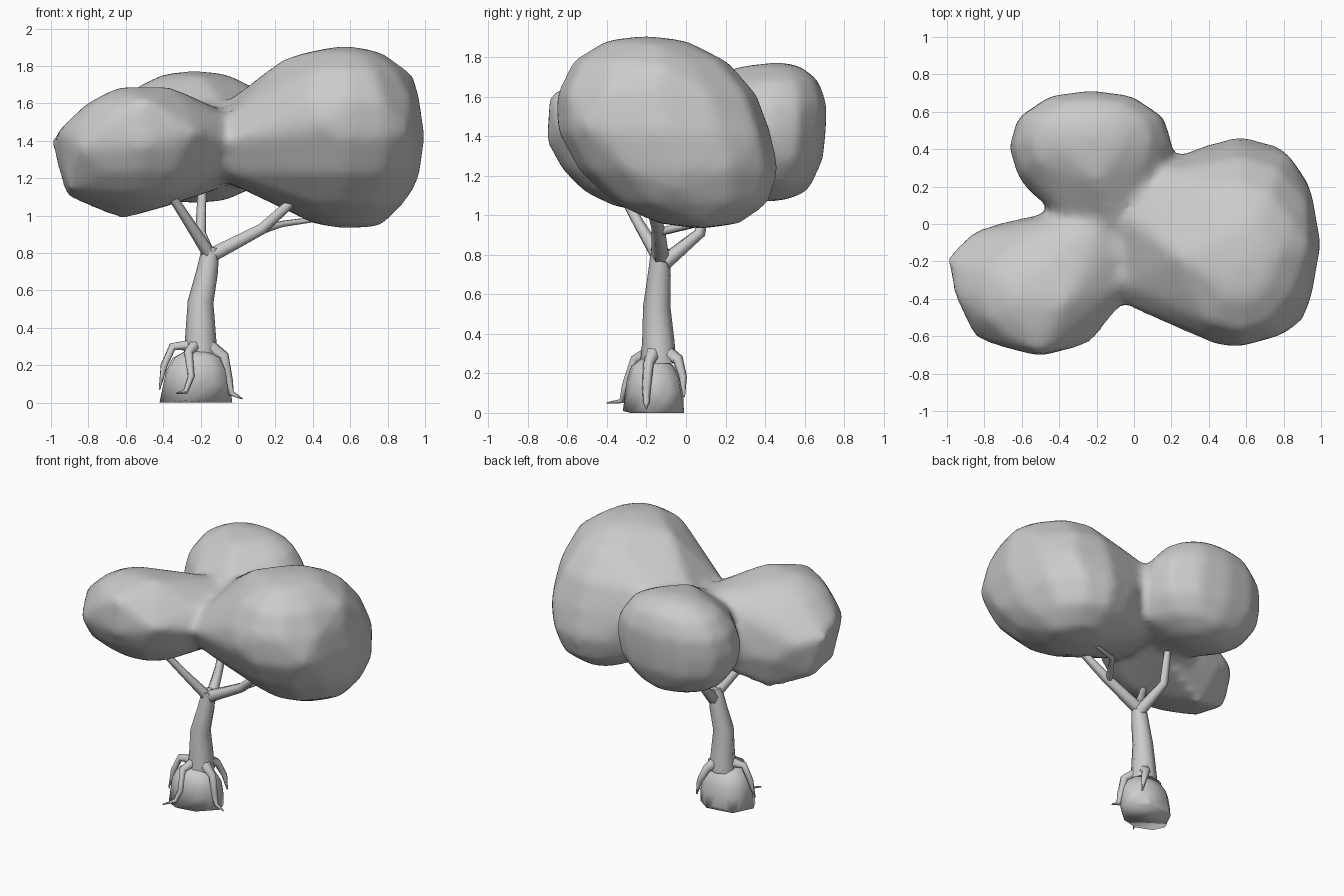
import bpy, bmesh
from mathutils import Vector

cube = bpy.data.objects.get("Cube")
if cube:
    bpy.data.objects.remove(cube)

grey = bpy.data.materials.new("plain grey")
grey.diffuse_color = (0.6, 0.6, 0.6, 1)
grey.use_nodes = True
grey.node_tree.nodes["Principled BSDF"].inputs["Base Color"].default_value = (0.6, 0.6, 0.6, 1)


def add_mesh(name, mesh):
    """Link a mesh with the shared material and smooth shading."""
    obj = bpy.data.objects.new(name, mesh)
    bpy.context.collection.objects.link(obj)
    mesh.materials.clear()
    mesh.materials.append(grey)
    for poly in mesh.polygons:
        poly.use_smooth = True
    return obj


def add_blob(bm, centre, radii, power, shear=(0, 0), extra=(), floor=None):
    """Boxy ellipsoid, sheared below and above its centre, in a hull with extra corners."""
    part = bmesh.new()
    bmesh.ops.create_uvsphere(part, u_segments=12, v_segments=8, radius=1)
    bmesh.ops.delete(part, geom=part.edges[:], context='EDGES_FACES')
    for v in part.verts:
        d = v.co.normalized()
        d /= sum(abs(c) ** power for c in d) ** (1 / power)
        p = Vector([d[i] * radii[i] for i in range(3)])
        p.y -= shear[p.z > 0] * p.z
        v.co = p + Vector(centre)
        if floor is not None:
            v.co.z = max(v.co.z, floor)
    for p in extra:
        part.verts.new(p)
    bmesh.ops.remove_doubles(part, verts=part.verts[:], dist=0.001)
    bmesh.ops.convex_hull(part, input=part.verts[:])
    inner = [v for v in part.verts if not v.link_faces]
    bmesh.ops.delete(part, geom=inner, context='VERTS')
    bmesh.ops.recalc_face_normals(part, faces=part.faces[:])
    tmp = bpy.data.meshes.new("tmp")
    part.to_mesh(tmp)
    part.free()
    bm.from_mesh(tmp)
    bpy.data.meshes.remove(tmp)


def add_limb(name, points, sides=1):
    """Tapered tube through (x, y, z, radius) points."""
    curve = bpy.data.curves.new(name, 'CURVE')
    curve.dimensions = '3D'
    curve.bevel_depth = 1.0
    curve.bevel_resolution = sides
    curve.use_fill_caps = True
    spline = curve.splines.new('POLY')
    spline.points.add(len(points) - 1)
    for sp, (x, y, z, r) in zip(spline.points, points):
        sp.co = (x, y, z, 1)
        sp.radius = r
    helper = bpy.data.objects.new(name + "_path", curve)
    bpy.context.collection.objects.link(helper)
    mesh = bpy.data.meshes.new_from_object(helper)
    bpy.data.objects.remove(helper)
    return add_mesh(name, mesh)


# Foliage: three lobes that taper into a common neck, fused into one skin
core = [(-0.06, -0.1, 1.55), (-0.12, 0.1, 1.57), (-0.1, -0.12, 1.2), (-0.02, 0.14, 1.17)]
front_notch = [(-0.06, -0.43, 1.4), (-0.06, -0.33, 1.52), (-0.09, -0.32, 1.23)]
back_notch = [(0.2, 0.35, 1.42), (0.13, 0.28, 1.6), (0.15, 0.28, 1.18), (0, 0.15, 1.61)]
side_notch = [(-0.4, 0.05, 1.38), (-0.36, 0.02, 1.54), (-0.36, 0.02, 1.18)]
bm = bmesh.new()
add_blob(bm, (0.57, -0.11, 1.42), (0.43, 0.54, 0.49), 2.2, (0.38, 0.2),
         core + front_notch + back_notch +
         [(0.24, -0.18, 1.84), (0.35, 0.1, 1.0), (0.83, 0.37, 1.4), (0.9, -0.52, 1.45),
          (0.45, -0.65, 1.5), (0.79, -0.15, 1.86), (0.94, -0.12, 1.75),
          (0.94, -0.05, 1.14), (0.76, 0.1, 0.94)])
add_blob(bm, (-0.53, -0.33, 1.36), (0.39, 0.36, 0.33), 2.15, (0.3, 0.2),
         core + front_notch + side_notch +
         [(-0.5, -0.69, 1.62), (-0.5, -0.71, 1.38), (-0.92, -0.16, 1.1), (-0.86, -0.04, 1.36),
          (-0.63, -0.06, 0.98), (-0.36, -0.42, 1.69), (-0.62, -0.4, 1.69), (-1, -0.18, 1.4),
          (-0.96, -0.38, 1.46), (-0.85, -0.61, 1.36), (-0.23, -0.64, 1.45),
          (-0.9, -0.42, 1.14)])
add_blob(bm, (-0.23, 0.41, 1.42), (0.44, 0.3, 0.355), 2.3, (0, -0.15),
         core + back_notch + side_notch +
         [(-0.57, 0.18, 1.4), (-0.2, 0.24, 1.75), (-0.2, 0.62, 1.12)])
mesh = bpy.data.meshes.new("foliage")
bm.to_mesh(mesh)
bm.free()
foliage = add_mesh("foliage", mesh)
remesh = foliage.modifiers.new("fuse", 'REMESH')
remesh.mode = 'VOXEL'
remesh.voxel_size = 0.03
remesh.use_smooth_shade = True
soften = foliage.modifiers.new("soften", 'SMOOTH')
soften.factor = 0.5
soften.iterations = 9

# Boulder under the trunk
bm = bmesh.new()
add_blob(bm, (-0.22, -0.155, 0.1), (0.17, 0.14, 0.18), 2.6, (0.1, 0.1),
         [(-0.42, -0.18, 0), (-0.38, -0.26, 0), (-0.28, -0.32, 0.01), (-0.15, -0.28, 0),
          (-0.03, -0.16, 0), (-0.06, -0.08, 0), (-0.16, -0.01, 0), (-0.35, -0.04, 0)], floor=0)
mesh = bpy.data.meshes.new("boulder")
bm.to_mesh(mesh)
bm.free()
add_mesh("boulder", mesh)

# Trunk
add_limb("trunk", [(-0.2, -0.14, 0.25, 0.092), (-0.2, -0.14, 0.36, 0.082),
                   (-0.2, -0.148, 0.54, 0.069), (-0.165, -0.135, 0.7, 0.058),
                   (-0.145, -0.13, 0.83, 0.046)], 2)

# Branches
add_limb("left_branch", [(-0.15, -0.14, 0.79, 0.036), (-0.26, -0.24, 0.96, 0.028),
                         (-0.39, -0.35, 1.16, 0.022)])
add_limb("back_branch", [(-0.145, -0.11, 0.76, 0.042), (-0.2, 0.07, 0.91, 0.03),
                         (-0.19, 0.13, 1.2, 0.022)])
add_limb("right_branch", [(-0.14, -0.13, 0.79, 0.044), (0.13, -0.14, 0.93, 0.034),
                          (0.35, -0.2, 1.13, 0.024)])
add_limb("right_fork", [(0.1, -0.14, 0.915, 0.024), (0.23, 0.05, 0.955, 0.018),
                        (0.48, 0.09, 0.99, 0.014)])

# Roots gripping the boulder
roots = {
    "left_root": [(-0.2, -0.15, 0.31, 0.04), (-0.35, -0.17, 0.3, 0.024),
                  (-0.395, -0.18, 0.2, 0.02), (-0.42, -0.2, 0.07, 0.004)],
    "front_root": [(-0.22, -0.17, 0.31, 0.04), (-0.265, -0.26, 0.27, 0.024),
                   (-0.25, -0.305, 0.14, 0.019), (-0.28, -0.325, 0.06, 0.014),
                   (-0.33, -0.4, 0.05, 0.004)],
    "right_root": [(-0.17, -0.16, 0.31, 0.045), (-0.075, -0.19, 0.25, 0.028),
                   (-0.05, -0.2, 0.12, 0.023), (-0.035, -0.2, 0.05, 0.016),
                   (0.025, -0.2, 0.02, 0.003)],
    "back_root": [(-0.19, -0.13, 0.32, 0.05), (-0.14, -0.04, 0.27, 0.028),
                  (-0.1, -0.015, 0.18, 0.02), (-0.08, -0.01, 0.08, 0.005)],
}
for name, points in roots.items():
    add_limb(name, points)
